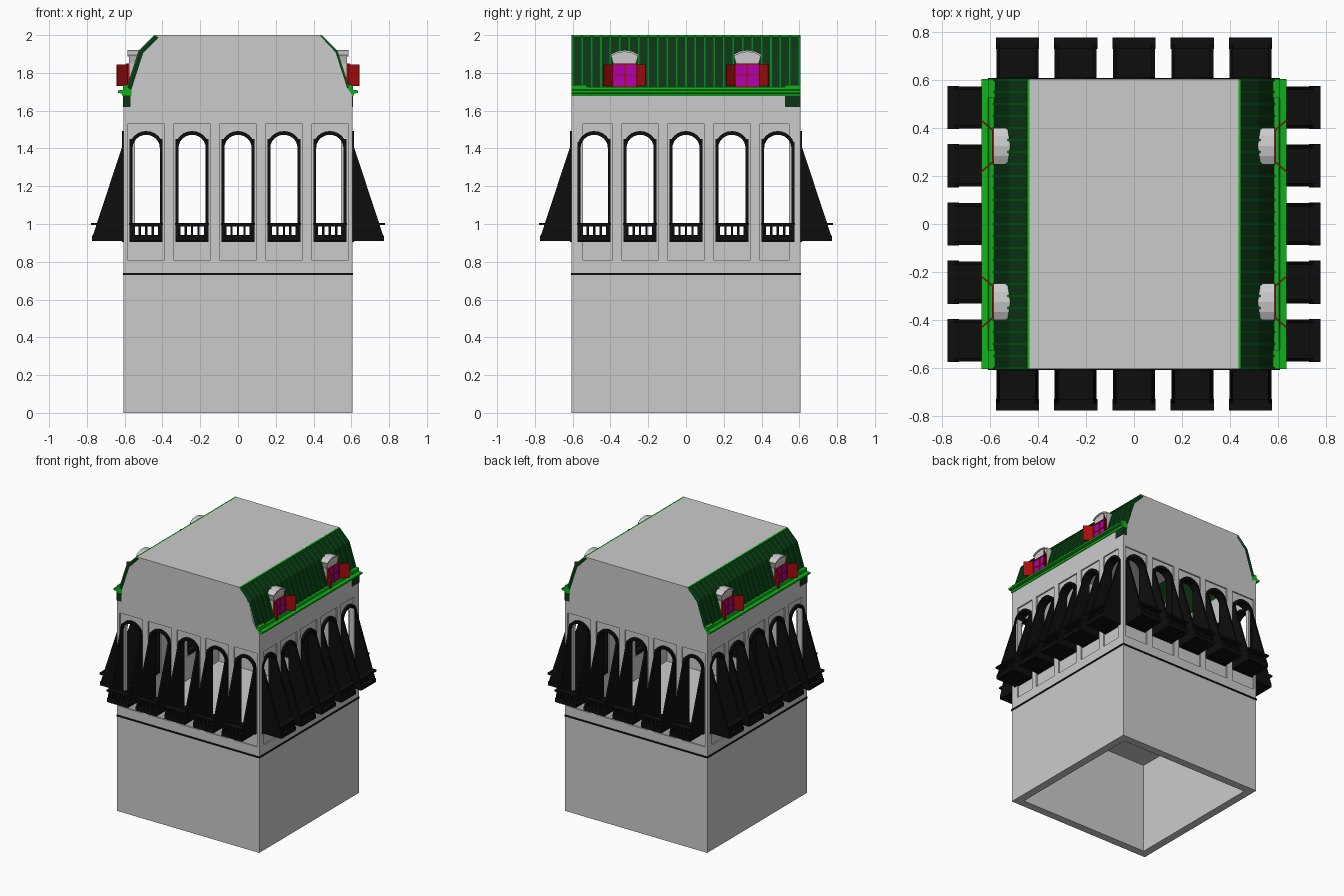
import bpy, bmesh
from math import pi, cos, sin, atan2
from mathutils import Matrix, Vector

if "Cube" in bpy.data.objects:
    bpy.data.objects.remove(bpy.data.objects["Cube"])


def mat(name, r, g, b):
    m = bpy.data.materials.new(name)
    m.diffuse_color = (r, g, b, 1)
    m.use_nodes = True
    m.node_tree.nodes["Principled BSDF"].inputs["Base Color"].default_value = m.diffuse_color
    return m


BLACK = mat("black_iron", 0.004, 0.004, 0.004)
SLATE = mat("dark_green_roof", 0.004, 0.035, 0.008)
RIB = mat("green_ribs", 0.0, 0.22, 0.01)
EAVE = mat("bright_green_trim", 0.005, 0.45, 0.01)
RED = mat("red_paint", 0.4, 0.004, 0.004)
GLASS = mat("magenta_glass", 0.45, 0.0, 0.45)

T = lambda x, y, z: Matrix.Translation((x, y, z))
RZ = lambda a: Matrix.Rotation(a, 4, 'Z')
RX = Matrix.Rotation(pi / 2, 4, 'X')
side = lambda k: RZ(k * pi / 2)          # 0 front, 1 right, 2 back, 3 left


def prism(name, loops, depth, M, material=None):
    """Fill flat outlines (later loops are holes), extrude by depth, place by M."""
    cu = bpy.data.curves.new(name, 'CURVE')
    cu.dimensions, cu.fill_mode, cu.extrude = '2D', 'BOTH', depth / 2
    for loop in loops:
        s = cu.splines.new('POLY')
        s.points.add(len(loop) - 1)
        for p, (a, b) in zip(s.points, loop):
            p.co = (a, b, 0, 1)
        s.use_cyclic_u = True
    ob = bpy.data.objects.new(name, cu)
    bpy.context.collection.objects.link(ob)
    bpy.ops.object.select_all(action='DESELECT')
    ob.select_set(True)
    bpy.context.view_layer.objects.active = ob
    bpy.ops.object.convert(target='MESH')
    ob = bpy.context.object
    me = ob.data
    bm = bmesh.new()
    bm.from_mesh(me)
    bmesh.ops.remove_doubles(bm, verts=bm.verts, dist=1e-5)
    bmesh.ops.recalc_face_normals(bm, faces=bm.faces)
    bm.to_mesh(me)
    bm.free()
    me.transform(M)
    me.materials.clear()
    if material:
        me.materials.append(material)
    for p in me.polygons:
        p.use_smooth = False
        p.material_index = 0
    return ob


def facing(name, loops, d0, d1, k=0, u=0, material=None):
    """Outline in (across, z), lying between distances d0 and d1 from the centre."""
    return prism(name, loops, d1 - d0, side(k) @ T(u, -(d0 + d1) / 2, 0) @ RX, material)


def plan(name, loops, z0, z1, material=None, M=Matrix()):
    """Outline in (x, y), extruded upward."""
    return prism(name, loops, z1 - z0, M @ T(0, 0, (z0 + z1) / 2), material)


def rect(a0, a1, b0, b1):
    return [(a0, b0), (a1, b0), (a1, b1), (a0, b1)]


def arch(w, z0, top, u=0, n=12):
    zs = top - w * 0.95
    return [(u - w, z0), (u + w, z0)] + [
        (u + w * cos(pi * i / n), zs + w * 0.95 * sin(pi * i / n)) for i in range(n + 1)]


def join(name, obs):
    bpy.ops.object.select_all(action='DESELECT')
    for o in obs:
        o.select_set(True)
    bpy.context.view_layer.objects.active = obs[0]
    bpy.ops.object.join()
    obs[0].name = name
    return obs[0]


def copy(ob, name, M):
    o = bpy.data.objects.new(name, ob.data)
    o.matrix_world = M
    bpy.context.collection.objects.link(o)


W = 0.605
sq = lambda r: rect(-r, r, -r, r)
US = [(i - 2) * 0.243 for i in range(5)]

# Plinth, floor and dark string course
plan("base_walls", [sq(W), sq(0.545)], 0, 0.735)
plan("floor", [sq(0.55)], 0.69, 0.73)
plan("string_course", [sq(0.609), sq(0.59)], 0.729, 0.741, BLACK)

# Arcaded walls: gables front and back, plain left and right
half = [(W, 0.735), (W, 1.68), (0.576, 1.725), (0.516, 1.91), (0.436, 1.995)]
gable = half + [(-x, z) for x, z in reversed(half)]
holes = [arch(0.082, 0.91, 1.485, u) for u in US]
bays = [rect(u - 0.098, u + 0.098, 0.81, 1.53) for u in US]
for k in range(4):
    nm = ("front", "right", "back", "left")[k]
    outline = gable if k % 2 == 0 else rect(-0.595, 0.595, 0.735, 1.69)
    facing(nm + "_wall", [outline] + holes, 0.545, 0.595, k)
    facing(nm + "_pilasters", [outline] + bays, 0.595, W, k)

# One arched window with slanted side fins and a small balcony
parts = [facing("frame", [arch(0.0875, 0.905, 1.492), arch(0.072, 0.935, 1.472)],
                0.55, 0.613, material=BLACK)]
fin = [(0.6, 0.91), (0.77, 0.91), (0.768, 0.94), (0.61, 1.42), (0.6, 1.45)]
for u in (-0.08, 0.08):
    parts.append(prism("fin", [fin], 0.015, T(u, 0, 0) @ RZ(-pi / 2) @ RX, BLACK))
parts.append(facing("balcony_floor", [rect(-0.0875, 0.0875, 0.91, 0.94)], 0.6, 0.772, material=BLACK))
slots = [rect(c - 0.011, c + 0.011, 0.942, 0.988) for c in (-0.051, -0.017, 0.017, 0.051)]
parts.append(facing("balustrade", [rect(-0.08, 0.08, 0.93, 1.0)] + slots, 0.738, 0.752, material=BLACK))
parts.append(facing("handrail", [rect(-0.09, 0.09, 0.994, 1.006)], 0.73, 0.778, material=BLACK))
bay = join("window_bay", parts)
for k in range(4):
    for i, u in enumerate(US):
        if k or i:
            copy(bay, f"window_bay_{k}_{i}", side(k) @ T(u, 0, 0))
bay.matrix_world = T(US[0], 0, 0)

# Flat roof top
plan("roof_top", [rect(-0.435, 0.435, -W, W)], 1.975, 2.0)


def slope(off, t):
    """Closed cross-section of the two-pitch roof slope."""
    pts = [(0.585, 1.72), (0.522, 1.915), (0.44, 1.997)]
    out = [(x + off, z + off * 0.4) for x, z in pts]
    return out + [(x - t, z - t * 0.5) for x, z in reversed(out)]


eave = [(0.565, 1.677), (0.61, 1.677), (0.615, 1.69), (0.635, 1.694), (0.635, 1.707),
        (0.608, 1.711), (0.604, 1.725), (0.565, 1.725)]
for k, nm in ((0, "right"), (2, "left")):
    # Slopes, ribs, ridge strip and eave moulding
    facing(nm + "_roof_slope", [slope(0, 0.02)], -W, W, k, material=SLATE)
    ribs = [facing("rib", [slope(0.005, 0.012)], y - 0.004, y + 0.004, k, material=RIB)
            for y in [-0.6 + i * 0.05 for i in range(25)]]
    join(nm + "_roof_ribs", ribs)
    facing(nm + "_ridge_strip", [rect(0.432, 0.446, 1.985, 2.0)], -W, W, k, material=EAVE)
    facing(nm + "_eave", [eave], -W, W, k, material=EAVE)
    # Gutter end blocks and the dark block under one end of the eave
    for y in (-0.565, 0.565):
        facing(nm + "_gutter_block", [rect(0.575, 0.608, 1.71, 1.735)], y - 0.04, y + 0.04, k, material=EAVE)
    facing(nm + "_eave_block", [rect(0.57, 0.609, 1.62, 1.68)], -0.606, -0.525, k, material=SLATE)

# Dormer windows with open shutters
hood = [(-0.06, 1.848), (0.06, 1.848), (0.072, 1.892), (0.04, 1.91), (0, 1.917),
        (-0.04, 1.91), (-0.072, 1.892)]
cap = [(-0.072, 1.888), (-0.04, 1.904), (0, 1.911), (0.04, 1.904), (0.072, 1.888),
       (0.076, 1.896), (0.042, 1.914), (0, 1.921), (-0.042, 1.914), (-0.076, 1.896)]
panes = [rect(a, a + 0.056, b, b + 0.052) for a in (-0.06, 0.004) for b in (1.731, 1.79)]
for k in (1, 3):
    for u in (-0.325, 0.325):
        facing("dormer_body", [rect(-0.066, 0.066, 1.72, 1.85)], 0.5, 0.574, k, u)
        facing("dormer_hood", [hood], 0.515, 0.578, k, u)
        facing("dormer_cap", [cap], 0.515, 0.586, k, u)
        facing("dormer_glass", [rect(-0.064, 0.064, 1.726, 1.847)], 0.57, 0.587, k, u, GLASS)
        facing("dormer_frame", [rect(-0.066, 0.066, 1.724, 1.849)] + panes, 0.57, 0.592, k, u, RED)
        for s in (-1, 1):
            a, b = Vector((s * 0.06, -0.582)), Vector((s * 0.112, -0.642))
            d = b - a
            M = side(k) @ T(u + a.x, a.y, 0) @ RZ(atan2(d.y, d.x))
            plan("dormer_shutter", [rect(0, d.length, -0.003, 0.003)], 1.73, 1.845, RED, M)
